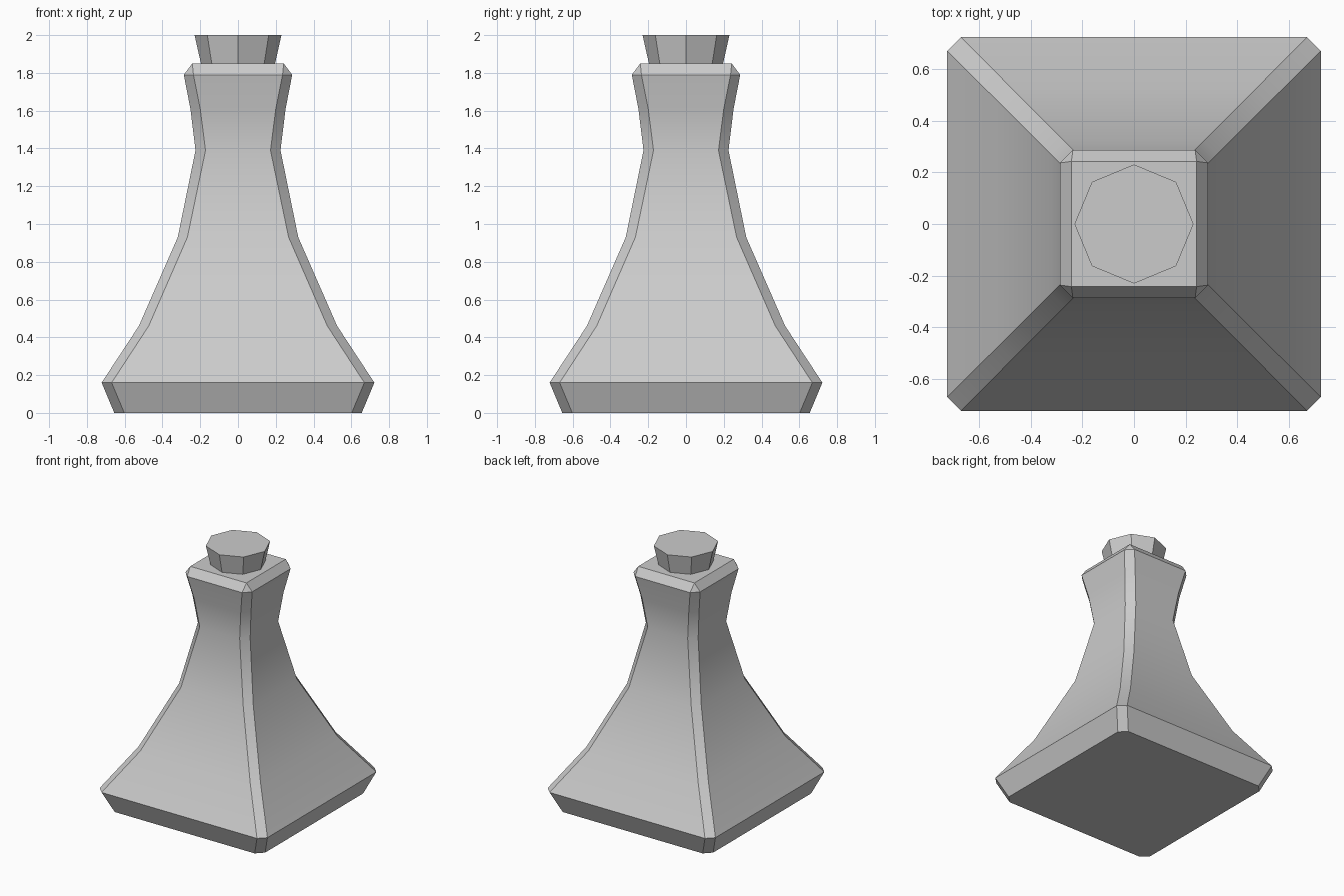
import bpy, bmesh, math
from mathutils import Matrix

if "Cube" in bpy.data.objects:
    bpy.data.objects.remove(bpy.data.objects["Cube"])


def finish(name, bm):
    bmesh.ops.remove_doubles(bm, verts=bm.verts, dist=0.0005)
    bmesh.ops.recalc_face_normals(bm, faces=bm.faces)
    mesh = bpy.data.meshes.new(name)
    bm.to_mesh(mesh)
    bm.free()
    obj = bpy.data.objects.new(name, mesh)
    bpy.context.collection.objects.link(obj)
    bpy.ops.object.select_all(action='DESELECT')
    obj.select_set(True)
    bpy.context.view_layer.objects.active = obj
    bpy.ops.object.shade_smooth_by_angle(angle=math.radians(30))
    return obj


# Bottle: stacked square sections with cut corners (height, half width, flat half width)
profile = [(0, 0.655, 0.602), (0.16, 0.722, 0.669), (0.46, 0.525, 0.473),
           (0.93, 0.319, 0.268), (1.39, 0.225, 0.172), (1.61, 0.252, 0.20),
           (1.79, 0.287, 0.236), (1.85, 0.242, 0.242)]
bm = bmesh.new()
rings = []
for z, h, f in profile:
    corners = [(h, -f), (h, f), (f, h), (-f, h), (-h, f), (-h, -f), (-f, -h), (f, -h)]
    rings.append([bm.verts.new((x, y, z)) for x, y in corners])
for a, b in zip(rings, rings[1:]):
    for i in range(8):
        j = (i + 1) % 8
        bm.faces.new((a[i], a[j], b[j], b[i]))
bm.faces.new(rings[0][::-1])
bm.faces.new(rings[-1])
finish("bottle", bm)

# Stopper: flared octagonal plug, slightly sunk into the neck
bm = bmesh.new()
bmesh.ops.create_cone(bm, cap_ends=True, segments=8, radius1=0.194, radius2=0.23,
                      depth=0.16, matrix=Matrix.Translation((0, 0, 1.92)))
finish("stopper", bm)
